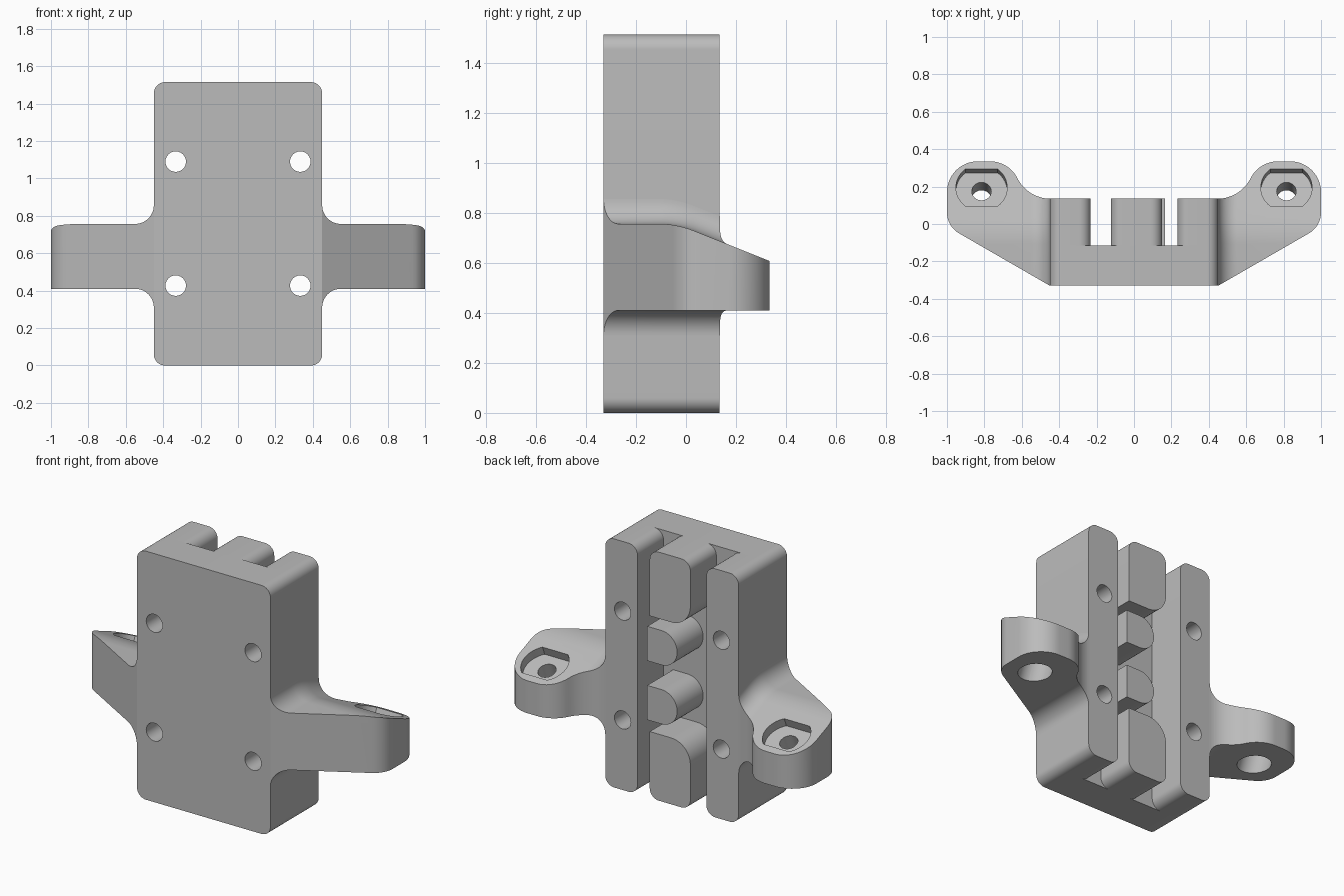
import bpy, bmesh
from math import cos, sin, pi, atan, radians, sqrt
from mathutils import Matrix

old = bpy.data.objects.get("Cube")
if old:
    bpy.data.objects.remove(old, do_unlink=True)

# Main dimensions
FRONT, FLOOR, BACK = -0.33, -0.115, 0.135
HALF_W, HEIGHT, MID = 0.45, 1.515, 0.757
EAR_LOW, EAR_TOP, FILLET = 0.41, 0.757, 0.1
SLOPE = 0.4

grey = bpy.data.materials.new("plain_grey")
grey.use_nodes = True
grey.diffuse_color = (0.5, 0.5, 0.5, 1)
grey.node_tree.nodes["Principled BSDF"].inputs["Base Color"].default_value = (0.5, 0.5, 0.5, 1)


def arc(cx, cy, r, a0, a1, n=12):
    """Points on an arc, angles in degrees."""
    steps = [radians(a0 + (a1 - a0) * i / n) for i in range(n + 1)]
    return [(cx + r * cos(a), cy + r * sin(a)) for a in steps]


def rounded(x0, x1, z0, z1, radii):
    """Rectangle with its own radius per corner: low-left, low-right, top-right, top-left."""
    a, b, c, d = radii
    pts = []
    for cx, cz, r, start in ((x0 + a, z0 + a, a, 180), (x1 - b, z0 + b, b, 270),
                             (x1 - c, z1 - c, c, 0), (x0 + d, z1 - d, d, 90)):
        pts += arc(cx, cz, r, start, start + 90) if r else [(cx, cz)]
    return pts


def loft(name, rings):
    """Closed solid through rings that share a point count."""
    bm = bmesh.new()
    loops = [[bm.verts.new(p) for p in ring] for ring in rings]
    n = len(loops[0])
    for a, b in zip(loops, loops[1:]):
        for i in range(n):
            j = (i + 1) % n
            bm.faces.new((a[i], a[j], b[j], b[i]))
    bm.faces.new(loops[0])
    bm.faces.new(loops[-1])
    bmesh.ops.recalc_face_normals(bm, faces=bm.faces)
    mesh = bpy.data.meshes.new(name)
    bm.to_mesh(mesh)
    bm.free()
    mesh.materials.append(grey)
    ob = bpy.data.objects.new(name, mesh)
    bpy.context.collection.objects.link(ob)
    return ob


def slab(name, pts, y0, y1):
    """Front-view profile extruded in depth."""
    return loft(name, [[(x, y, z) for x, z in pts] for y in (y0, y1)])


def column(name, pts, z0, z1):
    """Top-view profile extruded upward."""
    return loft(name, [[(x, y, z) for x, y in pts] for z in (z0, z1)])


def finish(ob, cuts=(), mirror=False):
    """Run booleans and the mirror, bake them, then set the shading."""
    for tool, operation in cuts:
        tool.hide_render = True
        mod = ob.modifiers.new("cut", "BOOLEAN")
        mod.solver, mod.operation, mod.object = "EXACT", operation, tool
    if mirror:
        ob.modifiers.new("mirror", "MIRROR").use_mirror_merge = False
    bpy.context.view_layer.update()
    graph = bpy.context.evaluated_depsgraph_get()
    baked = bpy.data.meshes.new_from_object(ob.evaluated_get(graph))
    ob.modifiers.clear()
    ob.data = baked
    bpy.ops.object.select_all(action="DESELECT")
    bpy.context.view_layer.objects.active = ob
    ob.select_set(True)
    bpy.ops.object.shade_smooth_by_angle(angle=radians(25))


# Screw holes, shared by the plate and the ribs
holes = [slab("screw_hole_cutter", arc(sx * 0.333, z, 0.055, 0, 345, 23), -0.5, 0.5)
         for sx in (-1, 1) for z in (0.427, 1.09)]
hole_cuts = [(h, "DIFFERENCE") for h in holes]

# Front plate
plate = slab("front_plate", rounded(-HALF_W, HALF_W, 0, HEIGHT, [0.06] * 4), FRONT, FLOOR)
finish(plate, hole_cuts)

# Upright ribs on both sides of the channel
ribs = slab("side_ribs", rounded(0.232, HALF_W, 0, HEIGHT, [0.06] * 4), FLOOR, BACK)
finish(ribs, hole_cuts[2:], mirror=True)

# Centre blocks, with a large rounded corner facing the wide channel
finish(slab("upper_block", rounded(-0.124, 0.15, 1.11, HEIGHT, (0.13, 0, 0.06, 0.06)), FLOOR, BACK))
finish(slab("lower_block", rounded(-0.124, 0.15, 0, 0.405, (0.06, 0.06, 0, 0.13)), FLOOR, BACK))

# D-shaped pins between the blocks
for name, z in (("upper_pin", MID + 0.18), ("lower_pin", MID - 0.18)):
    outline = arc(0.07, z, 0.105, 90, 270, 24) + [(0.167, z - 0.105), (0.167, z + 0.105)]
    finish(slab(name, outline, FLOOR, BACK))


# Mounting ears: filleted section swept back under a sloping top
def ear_top(y):
    knee, blend = -0.0375, 0.07
    t = y - knee
    if t < -blend:
        return EAR_TOP
    if t > blend:
        return EAR_TOP - SLOPE * t
    return EAR_TOP - SLOPE * (t + blend) ** 2 / (4 * blend)


def ear_section(y):
    top, cx = ear_top(y), HALF_W + FILLET
    pts = [(0.44, top + FILLET)] + arc(cx, top + FILLET, FILLET, 180, 270)
    pts += [(1.1, top), (1.1, EAR_LOW)]
    pts += arc(cx, EAR_LOW - FILLET, FILLET, 90, 180) + [(0.44, EAR_LOW - FILLET)]
    return [(x, y, z) for x, z in pts]


depths = [-0.4] + [-0.1075 + 0.14 * i / 12 for i in range(13)] + [0.4]
ears = loft("mounting_ears", [ear_section(y) for y in depths])

outline = [(0.44, -0.32), (HALF_W, FRONT)]
outline += arc(0.87, 0.0625, 0.13, -60, 0)
outline += arc(0.835, 0.17, 0.165, 0, 90, 16)
outline += arc(0.77, 0.17, 0.165, 90, 153, 12)
outline += arc(0.445, 0.335, 0.2, -27, -90, 14)
outline += [(0.44, 0.13)]
ear_outline = column("ear_outline_helper", outline, 0.2, 1.1)

# Tilted bolt seat, bore and lower counterbore, square to the sloping top
tilt = Matrix.Translation((0.815, 0.195, ear_top(0.195))) @ Matrix.Rotation(-atan(SLOPE), 4, "X")
seat_r, seat_half = 0.137, 0.107
seat_angle = 90 - 180 / pi * atan(sqrt(seat_r ** 2 - seat_half ** 2) / seat_half)
seat_pts = arc(0, 0, seat_r, -seat_angle, seat_angle, 16)
seat_pts += arc(0, 0, seat_r, 180 - seat_angle, 180 + seat_angle, 16)
tools = [column("seat_cutter", seat_pts, -0.055, 0.2),
         column("bore_cutter", arc(0, 0, 0.052, 0, 345, 23), -0.5, 0.1),
         column("counterbore_cutter", arc(0, 0, 0.095, 0, 350, 35), -0.5, -0.17)]
for tool in tools:
    tool.matrix_world = tilt
finish(ears, [(ear_outline, "INTERSECT")] + [(t, "DIFFERENCE") for t in tools], mirror=True)

# Remove the helpers
for helper in holes + tools + [ear_outline]:
    bpy.data.objects.remove(helper, do_unlink=True)
